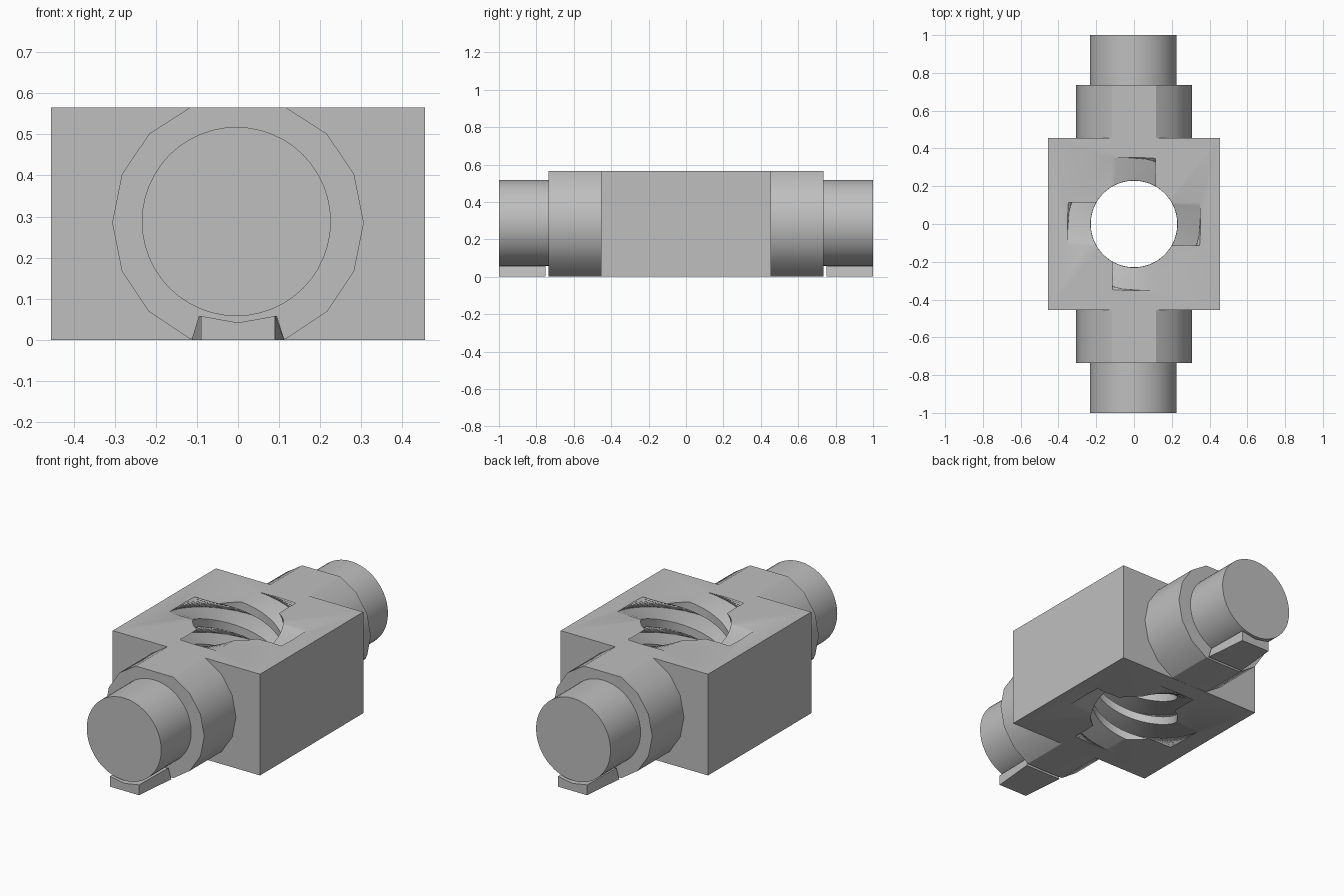
import bpy, bmesh, math

if "Cube" in bpy.data.objects:
    bpy.data.objects.remove(bpy.data.objects["Cube"])

H = 0.565          # block height
B = 0.455          # block half width
C = 0.285          # shaft axis height

steel = bpy.data.materials.new("plain grey")
steel.diffuse_color = (0.52, 0.52, 0.52, 1)
steel.use_nodes = True
steel.node_tree.nodes["Principled BSDF"].inputs["Base Color"].default_value = steel.diffuse_color


def loft(name, rings, smooth=True):
    """Skin a list of equal-length closed rings and cap both ends."""
    bm = bmesh.new()
    loops = [[bm.verts.new(p) for p in ring] for ring in rings]
    n = len(loops[0])
    for a, b in zip(loops, loops[1:]):
        for i in range(n):
            j = (i + 1) % n
            bm.faces.new((a[i], a[j], b[j], b[i]))
    bm.faces.new(loops[0][::-1])
    bm.faces.new(loops[-1])
    bmesh.ops.recalc_face_normals(bm, faces=bm.faces)
    me = bpy.data.meshes.new(name)
    bm.to_mesh(me)
    bm.free()
    ob = bpy.data.objects.new(name, me)
    bpy.context.collection.objects.link(ob)
    me.materials.append(steel)
    if smooth:
        smooth_shade(ob)
    return ob


def smooth_shade(ob):
    bpy.ops.object.select_all(action='DESELECT')
    ob.select_set(True)
    bpy.context.view_layer.objects.active = ob
    bpy.ops.object.shade_smooth_by_angle(angle=math.radians(30))


def disc(r, n, y, cx, cz):
    """Ring across the shaft axis, flattened at the block's top and bottom."""
    ring = []
    for i in range(n):
        a = 2 * math.pi * i / n
        z = min(max(cz + r * math.sin(a), 0), H)
        ring.append((cx + r * math.cos(a), y, z))
    return ring


# Central block
block = loft("block", [[(-B, -B, z), (B, -B, z), (B, B, z), (-B, B, z)]
                       for z in (0, H)], smooth=False)

# Round bore with four helical slots
R, HW, OUT = 0.23, 0.115, 0.348
section = []
for k in range(4):
    pts = [(R * math.cos(math.radians(-30)), -HW), (OUT, -HW),
           (OUT, HW), (R * math.cos(math.radians(30)), HW)]
    pts += [(R * math.cos(math.radians(a)), R * math.sin(math.radians(a)))
            for a in (36, 42, 48, 54)]
    c, s = math.cos(k * math.pi / 2), math.sin(k * math.pi / 2)
    section += [(c * x - s * y, s * x + c * y) for x, y in pts]

STEPS, PAD = 72, 0.02
rings = []
for i in range(STEPS + 1):
    z = -PAD + (H + 2 * PAD) * i / STEPS
    t = 2 * math.pi * (z - H) / H      # one full turn over the height
    c, s = math.cos(t), math.sin(t)
    rings.append([(c * x - s * y, s * x + c * y, z) for x, y in section])
cutter = loft("bore_cutter", rings, smooth=False)
cutter.hide_render = True

cut = block.modifiers.new("bore", 'BOOLEAN')
cut.operation = 'DIFFERENCE'
cut.solver = 'EXACT'
cut.object = cutter
bpy.ops.object.select_all(action='DESELECT')
block.select_set(True)
bpy.context.view_layer.objects.active = block
bpy.ops.object.modifier_apply(modifier=cut.name)
bpy.data.objects.remove(cutter)
smooth_shade(block)

# Collar, pin and wedge foot at each end
for side, s in (("front", -1), ("back", 1)):
    loft(side + "_collar", [disc(0.306, 16, s * y, 0, C) for y in (B, 0.735)])
    loft(side + "_pin", [disc(0.23, 48, s * y, -0.004, C + 0.003)
                         for y in (0.735, 1.0)])
    foot = []
    for y, low, top in ((0.75, 0.113, 0.095), (1.0, 0.09, 0.09)):
        foot.append([(-low, s * y, 0), (low, s * y, 0), (top, s * y, 0.058),
                     (0, s * y, 0.042), (-top, s * y, 0.058)])
    loft(side + "_foot", foot, smooth=False)
